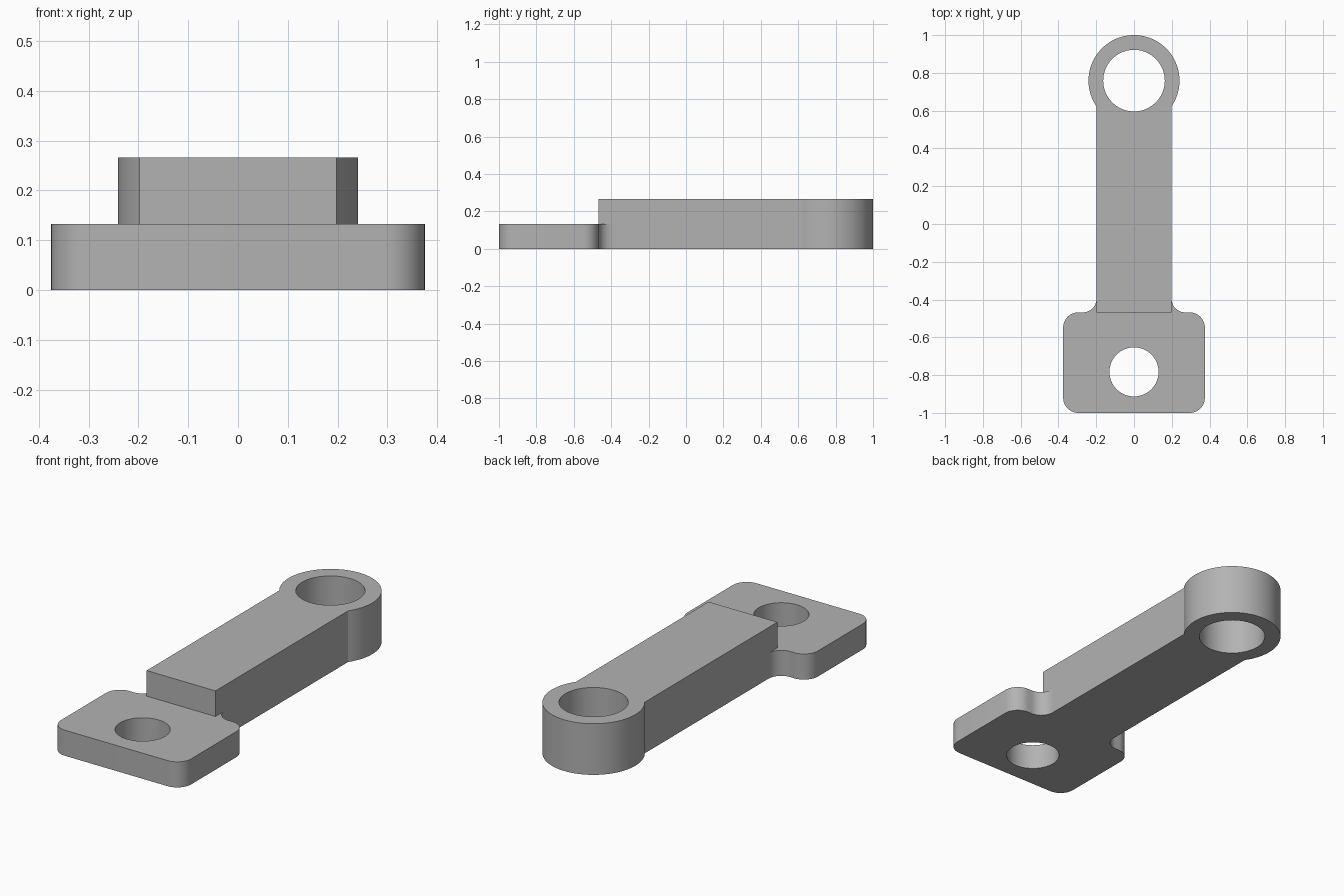
import bpy, bmesh
from math import sin, cos, pi, asin, radians

cube = bpy.data.objects.get("Cube")
if cube:
    bpy.data.objects.remove(cube, do_unlink=True)

grey = bpy.data.materials.new("plain grey")
grey.use_nodes = True
color = (0.45, 0.45, 0.45, 1)
grey.diffuse_color = color
grey.node_tree.nodes["Principled BSDF"].inputs["Base Color"].default_value = color


def arc(cx, cy, r, start, end, steps):
    """Points along an arc, angles in radians."""
    angles = [start + (end - start) * i / steps for i in range(steps + 1)]
    return [(cx + r * cos(a), cy + r * sin(a)) for a in angles]


def circle(cx, cy, r, steps=64):
    return arc(cx, cy, r, 0, 2 * pi, steps)[:-1]


def plate(name, loops, height):
    """Fill an outline with its holes and extrude it up from the ground."""
    bm = bmesh.new()
    for loop in loops:
        verts = [bm.verts.new((x, y, 0)) for x, y in loop]
        for a, b in zip(verts, verts[1:] + verts[:1]):
            bm.edges.new((a, b))
    bmesh.ops.triangle_fill(bm, edges=bm.edges[:], use_beauty=True)
    top = bmesh.ops.extrude_face_region(bm, geom=bm.faces[:], use_keep_orig=True)["geom"]
    bmesh.ops.translate(bm, vec=(0, 0, height),
                        verts=[v for v in top if isinstance(v, bmesh.types.BMVert)])
    bmesh.ops.recalc_face_normals(bm, faces=bm.faces[:])
    mesh = bpy.data.meshes.new(name)
    bm.to_mesh(mesh)
    bm.free()
    mesh.materials.append(grey)
    obj = bpy.data.objects.new(name, mesh)
    bpy.context.collection.objects.link(obj)
    bpy.ops.object.select_all(action="DESELECT")
    obj.select_set(True)
    bpy.context.view_layer.objects.active = obj
    bpy.ops.object.shade_smooth_by_angle(angle=radians(25))
    return obj


HALF_ARM, STEP_Y = 0.198, -0.468
HEIGHT = 0.266

# Tall arm ending in a round eye
EYE_Y, EYE_R = 0.759, 0.241
meet = asin(HALF_ARM / EYE_R)
arm = [(-HALF_ARM, STEP_Y), (HALF_ARM, STEP_Y)]
arm += arc(0, EYE_Y, EYE_R, meet - pi / 2, 1.5 * pi - meet, 64)
plate("arm_with_eye", [arm, circle(0, EYE_Y, 0.163)], HEIGHT)

# Half-height foot with rounded corners, fillets hugging the arm
HALF_FOOT, CORNER, FILLET = 0.375, 0.08, 0.074
side = HALF_FOOT - CORNER
right = arc(side, -1 + CORNER, CORNER, -pi / 2, 0, 12)
right += arc(side, STEP_Y - CORNER, CORNER, 0, pi / 2, 12)
right += arc(HALF_ARM + FILLET, STEP_Y + FILLET, FILLET, -pi / 2, -pi, 12)
right.append((HALF_ARM, STEP_Y))
left = [(-x, y) for x, y in reversed(right)]
plate("foot", [right + left, circle(0, -0.783, 0.13)], HEIGHT / 2)
